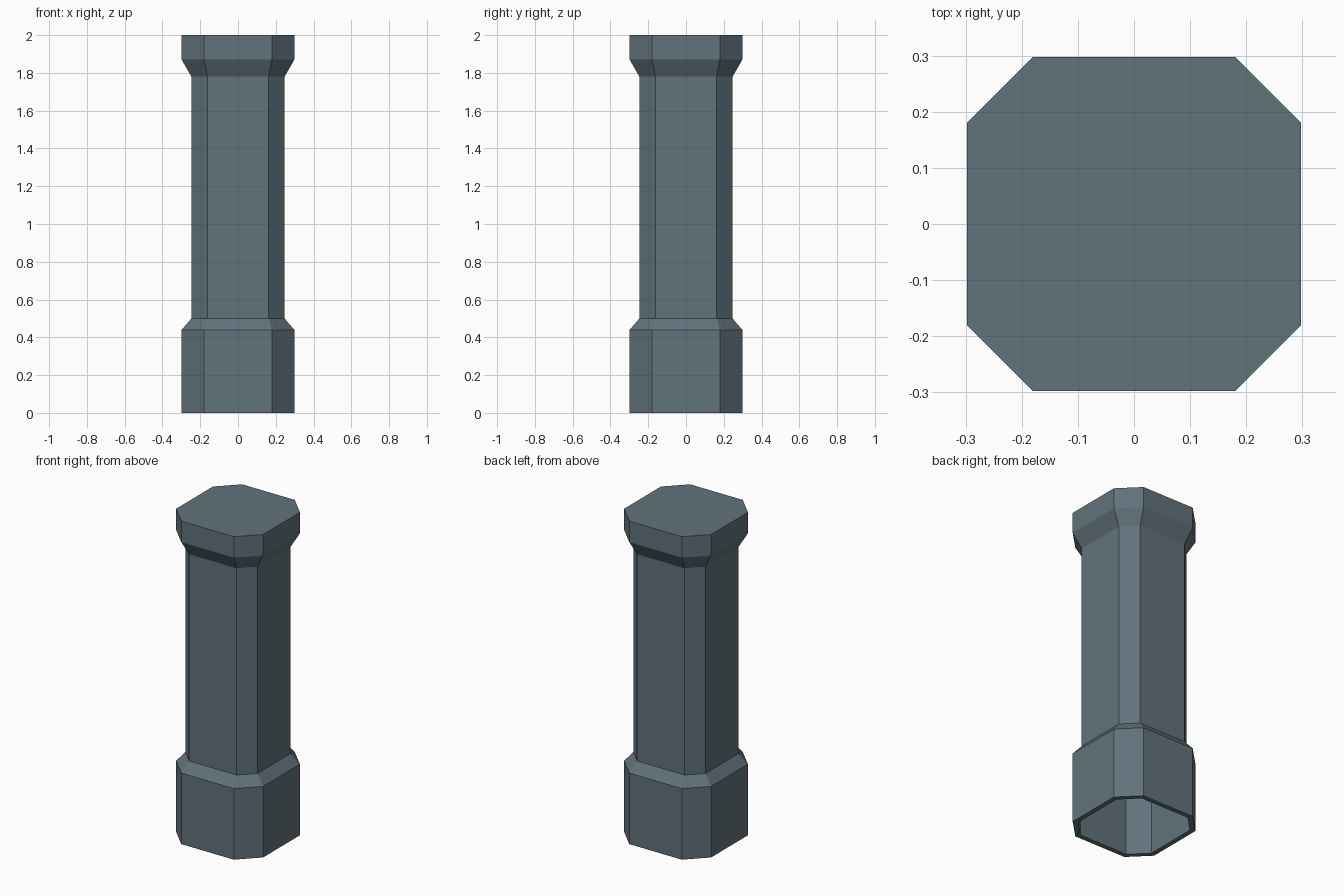
import bpy, bmesh

if "Cube" in bpy.data.objects:
    bpy.data.objects.remove(bpy.data.objects["Cube"])

# Profile of the column: height, half width, half length of the flat sides
PROFILE = [
    (0.00, 0.298, 0.18),
    (0.44, 0.298, 0.18),
    (0.50, 0.247, 0.162),
    (1.78, 0.247, 0.162),
    (1.87, 0.298, 0.18),
    (2.00, 0.298, 0.18),
]


def ring(bm, z, h, c):
    """Square section with cut corners, counter-clockwise."""
    pts = [(h, -c), (h, c), (c, h), (-c, h), (-h, c), (-h, -c), (-c, -h), (c, -h)]
    return [bm.verts.new((x, y, z)) for x, y in pts]


# Outer skin: base, shaft and capital, closed on top and open below
bm = bmesh.new()
rings = [ring(bm, *p) for p in PROFILE]
for lo, hi in zip(rings, rings[1:]):
    for i in range(8):
        j = (i + 1) % 8
        bm.faces.new((lo[i], lo[j], hi[j], hi[i]))
bm.faces.new(rings[-1])

mesh = bpy.data.meshes.new("column")
bm.to_mesh(mesh)
bm.free()
column = bpy.data.objects.new("column", mesh)
bpy.context.collection.objects.link(column)

# Wall thickness of the hollow column
wall = column.modifiers.new("wall", "SOLIDIFY")
wall.thickness = 0.03
wall.offset = -1
wall.use_even_offset = True

# Slate colour
slate = bpy.data.materials.new("slate")
slate.diffuse_color = (0.12, 0.17, 0.20, 1)
slate.use_nodes = True
slate.node_tree.nodes["Principled BSDF"].inputs["Base Color"].default_value = slate.diffuse_color
mesh.materials.append(slate)
